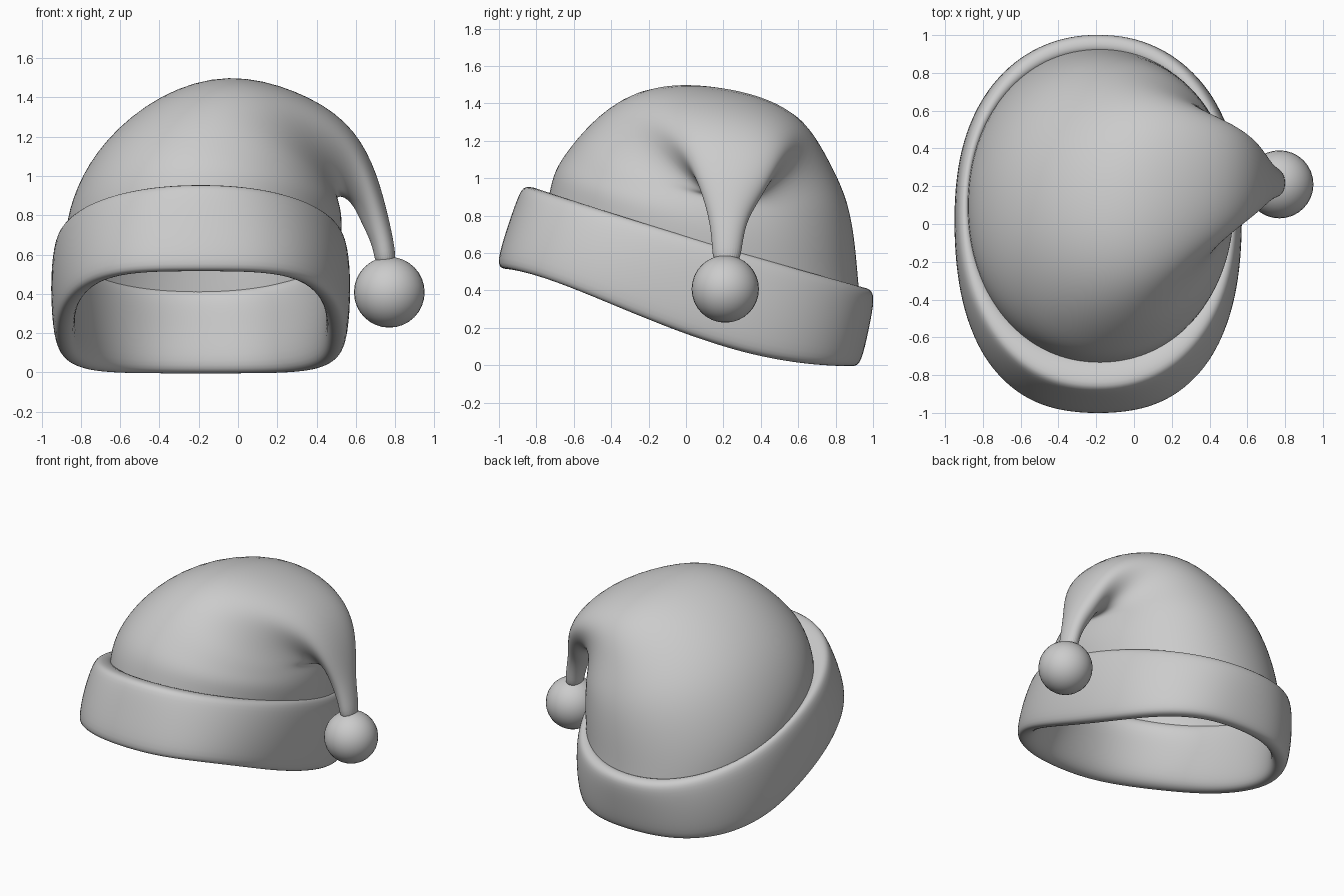
import bpy, bmesh
from math import sin, cos, pi
from mathutils import Vector

if "Cube" in bpy.data.objects:
    bpy.data.objects.remove(bpy.data.objects["Cube"])

SEG = 32


def sgn_pow(c, e):
    return (abs(c) ** e) * (1 if c >= 0 else -1)


def loft(name, rings, closed=False, levels=2):
    """Skin a list of equal-length point rings and smooth the result."""
    bm = bmesh.new()
    rows = [[bm.verts.new(p) for p in r] for r in rings]
    pairs = list(zip(rows, rows[1:]))
    if closed:
        pairs.append((rows[-1], rows[0]))
    n = len(rows[0])
    for a, b in pairs:
        for i in range(n):
            j = (i + 1) % n
            bm.faces.new((a[i], a[j], b[j], b[i]))
    if not closed:
        bm.faces.new(rows[-1])
    bmesh.ops.recalc_face_normals(bm, faces=bm.faces)
    for f in bm.faces:
        f.smooth = True
    me = bpy.data.meshes.new(name)
    bm.to_mesh(me)
    bm.free()
    ob = bpy.data.objects.new(name, me)
    bpy.context.collection.objects.link(ob)
    m = ob.modifiers.new("smooth", "SUBSURF")
    m.levels = m.render_levels = levels
    return ob


# Fur band cross-section: (half width, front y, back y, height fraction, squareness)
BAND = [(.725, -.99, .915, 0, .82), (.755, -1.02, .945, .07, .82),
        (.77, -.955, .985, .5, .86), (.755, -.895, 1.015, .9, .92),
        (.725, -.86, .995, 1.01, .93), (.685, -.72, .92, 1.0, .96),
        (.67, -.70, .89, .8, .96), (.655, -.76, .87, .5, .92),
        (.635, -.87, .83, .1, .84), (.67, -.935, .86, 0, .82)]


def band_ring(hx, yf, yb, t, e):
    pts = []
    for i in range(SEG):
        a = 2 * pi * i / SEG
        u, v = sgn_pow(cos(a), e), sgn_pow(sin(a), e)
        y = (yf + yb) / 2 + v * (yb - yf) / 2
        low = .26 * (1 + cos(pi * ((v + 1) / 2) ** .75)) - .006
        high = .69 - .305 * y + .018 * y * y
        pts.append(Vector((-.19 + hx * u, y, low + (high - low) * t)))
    return pts


loft("fur_band", [band_ring(*b) for b in BAND], closed=True)

# Cloth body: rings fanning over from the band to the drooping tail
# (outer x, outer z, inner x, inner z, centre y, half width, back drop, taper)
BODY = [(-.88, .53, .51, .51, .09, .855, .26, 0),
        (-.89, .70, .53, .66, .095, .83, .24, 0),
        (-.84, .91, .535, .77, .10, .81, .20, -.01),
        (-.70, 1.16, .52, .85, .12, .755, .14, -.02),
        (-.42, 1.40, .505, .89, .14, .655, .12, -.03),
        (-.06, 1.52, .515, .905, .17, .52, .075, .14),
        (.30, 1.435, .55, .89, .22, .35, .04, .4),
        (.56, 1.285, .59, .845, .25, .235, .02, .45),
        (.69, 1.07, .62, .78, .245, .165, .01, .35),
        (.755, .84, .65, .72, .225, .10, 0, .1),
        (.795, .66, .69, .63, .22, .08, 0, 0),
        (.81, .53, .70, .53, .215, .072, 0, 0)]


def body_ring(ox, oz, ix, iz, yc, hw, drop, taper):
    c = Vector(((ox + ix) / 2, yc, (oz + iz) / 2))
    u = Vector(((ox - ix) / 2, 0, (oz - iz) / 2))
    v = Vector((0, hw, -drop))
    pts = []
    for i in range(SEG):
        a = 2 * pi * i / SEG
        cu, sv = sgn_pow(cos(a), .96), sgn_pow(sin(a), .96)
        pts.append(c + u * cu + v * sv * (1 + taper * cu))
    return pts


body = loft("cloth_body", [body_ring(*b) for b in BODY])
cloth = bpy.data.materials.new("darker_cloth")
cloth.diffuse_color = (.55, .55, .55, 1)
cloth.use_nodes = True
cloth.node_tree.nodes["Principled BSDF"].inputs["Base Color"].default_value = cloth.diffuse_color
body.data.materials.append(cloth)

# Pompom on the tail
bpy.ops.mesh.primitive_uv_sphere_add(segments=32, ring_count=16, radius=.18,
                                     location=(.77, .21, .408))
bpy.context.object.name = "pompom"
bpy.ops.object.shade_smooth()
